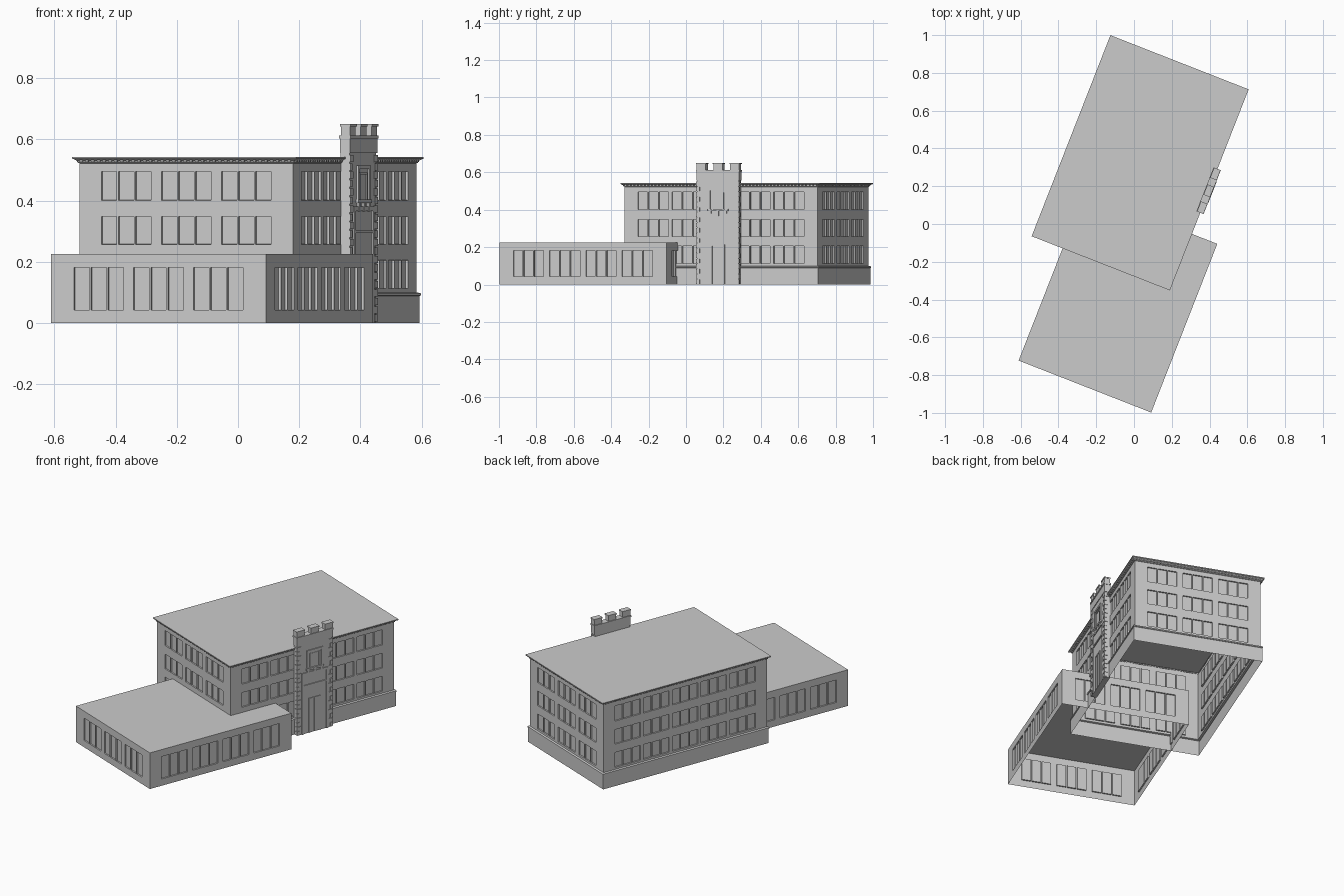
import bpy
import bmesh
import math

if "Cube" in bpy.data.objects:
    bpy.data.objects.remove(bpy.data.objects["Cube"], do_unlink=True)

ANGLE = math.radians(-21.4)            # the whole building is turned on its plot
MAIN = (-0.463, 0.287, -0.240, 0.867)  # u0, u1, v0, v1 in the building's own axes
ANNEX = (-0.305, 0.449, -0.896, 0.063)
PANE, PANE_STEP, GROUP = 0.054, 0.060, 0.174

stone = bpy.data.materials.new("light_grey_stone")
stone.use_nodes = True
stone.diffuse_color = (0.6, 0.6, 0.6, 1)
bsdf = next(n for n in stone.node_tree.nodes if n.type == 'BSDF_PRINCIPLED')
bsdf.inputs["Base Color"].default_value = (0.6, 0.6, 0.6, 1)


def finish(name, bm):
    mesh = bpy.data.meshes.new(name)
    bm.to_mesh(mesh)
    bm.free()
    mesh.materials.append(stone)
    obj = bpy.data.objects.new(name, mesh)
    obj.rotation_euler.z = ANGLE
    bpy.context.collection.objects.link(obj)
    return obj


def corners(rect, off, z):
    u0, u1, v0, v1 = rect
    return [(u0 - off, v0 - off, z), (u1 + off, v0 - off, z),
            (u1 + off, v1 + off, z), (u0 - off, v1 + off, z)]


def sides(rect):
    # start point, direction and length of each wall, counter-clockwise
    pts = corners(rect, 0, 0)
    for i in range(4):
        a, b = pts[i], pts[(i + 1) % 4]
        length = math.hypot(b[0] - a[0], b[1] - a[1])
        yield a, ((b[0] - a[0]) / length, (b[1] - a[1]) / length), length


def walls(name, rect, z0, z1, rows, groups, margin, roof=False):
    """Four walls with groups of three recessed windows."""
    bm = bmesh.new()
    windows = []
    for i, (a, d, length) in enumerate(sides(rect)):
        n = groups[i % 2]
        pitch = (length - 2 * margin - GROUP) / (n - 1)
        starts = [margin + g * pitch + k * PANE_STEP for g in range(n) for k in range(3)]
        xs = [0] + [x for s in starts for x in (s, s + PANE)] + [length]
        zs = [z0] + [z for row in rows for z in row] + [z1]
        grid = [[bm.verts.new((a[0] + d[0] * x, a[1] + d[1] * x, z)) for x in xs] for z in zs]
        for r in range(len(zs) - 1):
            for c in range(len(xs) - 1):
                f = bm.faces.new((grid[r][c], grid[r][c + 1], grid[r + 1][c + 1], grid[r + 1][c]))
                if r % 2 and c % 2:
                    windows.append(f)
    bm.normal_update()
    bmesh.ops.inset_individual(bm, faces=windows, thickness=0.0005, depth=-0.008)
    if roof:
        bm.faces.new([bm.verts.new(p) for p in corners(rect, 0, z1)])
    return finish(name, bm)


def moulding(name, rect, profile, cap=False):
    """Sweep an (offset, height) profile around a rectangle."""
    bm = bmesh.new()
    rings = [[bm.verts.new(p) for p in corners(rect, off, z)] for off, z in profile]
    for lo, hi in zip(rings, rings[1:]):
        for i in range(4):
            j = (i + 1) % 4
            bm.faces.new((lo[i], lo[j], hi[j], hi[i]))
    if cap:
        bm.faces.new(rings[-1])
    return finish(name, bm)


def boxes(name, items):
    """One object from many (u0, u1, v0, v1, z0, z1) blocks."""
    bm = bmesh.new()
    for u0, u1, v0, v1, z0, z1 in items:
        made = bmesh.ops.create_cube(bm, size=1)["verts"]
        bmesh.ops.scale(bm, vec=(u1 - u0, v1 - v0, z1 - z0), verts=made)
        bmesh.ops.translate(bm, vec=((u0 + u1) / 2, (v0 + v1) / 2, (z0 + z1) / 2), verts=made)
    return finish(name, bm)


# Main block: plinth, walls, cornice with flat roof
moulding("main_plinth", MAIN, [(0.007, 0), (0.007, 0.088), (0.011, 0.090), (0.011, 0.097), (0, 0.100)])
walls("main_walls", MAIN, 0.10, 0.525,
      [(0.113, 0.205), (0.257, 0.348), (0.401, 0.495)], (3, 5), 0.077)
moulding("main_cornice_roof", MAIN,
         [(0, 0.522), (0.004, 0.524), (0.005, 0.529), (0.013, 0.535), (0.018, 0.537), (0.018, 0.543)], True)

# Row of small blocks under the cornice
dentils = []
for a, d, length in sides(MAIN):
    count = int(length / 0.02)
    for k in range(count):
        t = (k + 0.5) * length / count
        x, y = a[0] + d[0] * t + d[1] * 0.006, a[1] + d[1] * t - d[0] * 0.006
        dentils.append((x - 0.005, x + 0.005, y - 0.005, y + 0.005, 0.527, 0.534))
boxes("cornice_dentils", dentils)

# Low annex
walls("annex_walls_roof", ANNEX, 0, 0.225, [(0.042, 0.181)], (3, 4), 0.080, True)

# Entrance tower
FRONT, BACK, MID, HALF = 0.318, 0.286, 0.308, 0.119
boxes("tower_shaft", [(BACK, FRONT, MID - HALF, MID + HALF, 0, 0.605)])
boxes("tower_parapet", [
    (BACK, FRONT + 0.003, MID - HALF - 0.003, MID + HALF + 0.003, 0.555, 0.603),
    (BACK - 0.003, FRONT + 0.006, MID - HALF - 0.006, MID + HALF + 0.006, 0.603, 0.613)])
merlons = []
for s in (-1, 0, 1):
    v = MID + s * 0.096
    merlons += [(BACK + 0.002, FRONT + 0.002, v - 0.026, v + 0.026, 0.613, 0.643),
                (BACK, FRONT + 0.005, v - 0.029, v + 0.029, 0.643, 0.650)]
boxes("tower_merlons", merlons)

# Alternating corner stones
quoins = []
for s in (-1, 1):
    for k in range(20):
        reach = 0.026 if k % 2 else 0.015
        edge, inner = MID + s * (HALF + 0.004), MID + s * (HALF - reach)
        z = 0.004 + k * 0.0275
        quoins.append((FRONT - reach * 0.6, FRONT + 0.004, min(edge, inner), max(edge, inner), z, z + 0.023))
boxes("tower_quoins", quoins)


def frame(half, z0, z1, w, out):
    bars = [(FRONT - 0.002, FRONT + out, MID - half, MID + half, z1 - w, z1)]
    for s in (-1, 1):
        v = MID + s * (half - w / 2)
        bars.append((FRONT - 0.002, FRONT + out, v - w / 2, v + w / 2, z0, z1 - w))
    return bars


# Upper tower window with sill and brackets
sill = [(FRONT, FRONT + 0.008, MID - 0.060, MID + 0.060, 0.392, 0.404)]
for s in (-1, 0, 1):
    v = MID + s * 0.044
    sill.append((FRONT, FRONT + 0.006, v - 0.007, v + 0.007, 0.365, 0.392))
boxes("tower_window_frame", frame(0.056, 0.404, 0.515, 0.012, 0.006)
      + frame(0.034, 0.404, 0.492, 0.006, 0.003))
boxes("tower_window_sill", sill)

# Entrance surround, lintel and door leaves
boxes("entrance_surround", frame(0.090, 0, 0.380, 0.014, 0.005))
boxes("entrance_lintel", [(FRONT, FRONT + 0.006, MID - 0.076, MID + 0.076, 0.294, 0.303)])
boxes("entrance_door", frame(0.040, 0, 0.215, 0.008, 0.004)
      + [(FRONT, FRONT + 0.003, MID - 0.003, MID + 0.003, 0, 0.207)])
